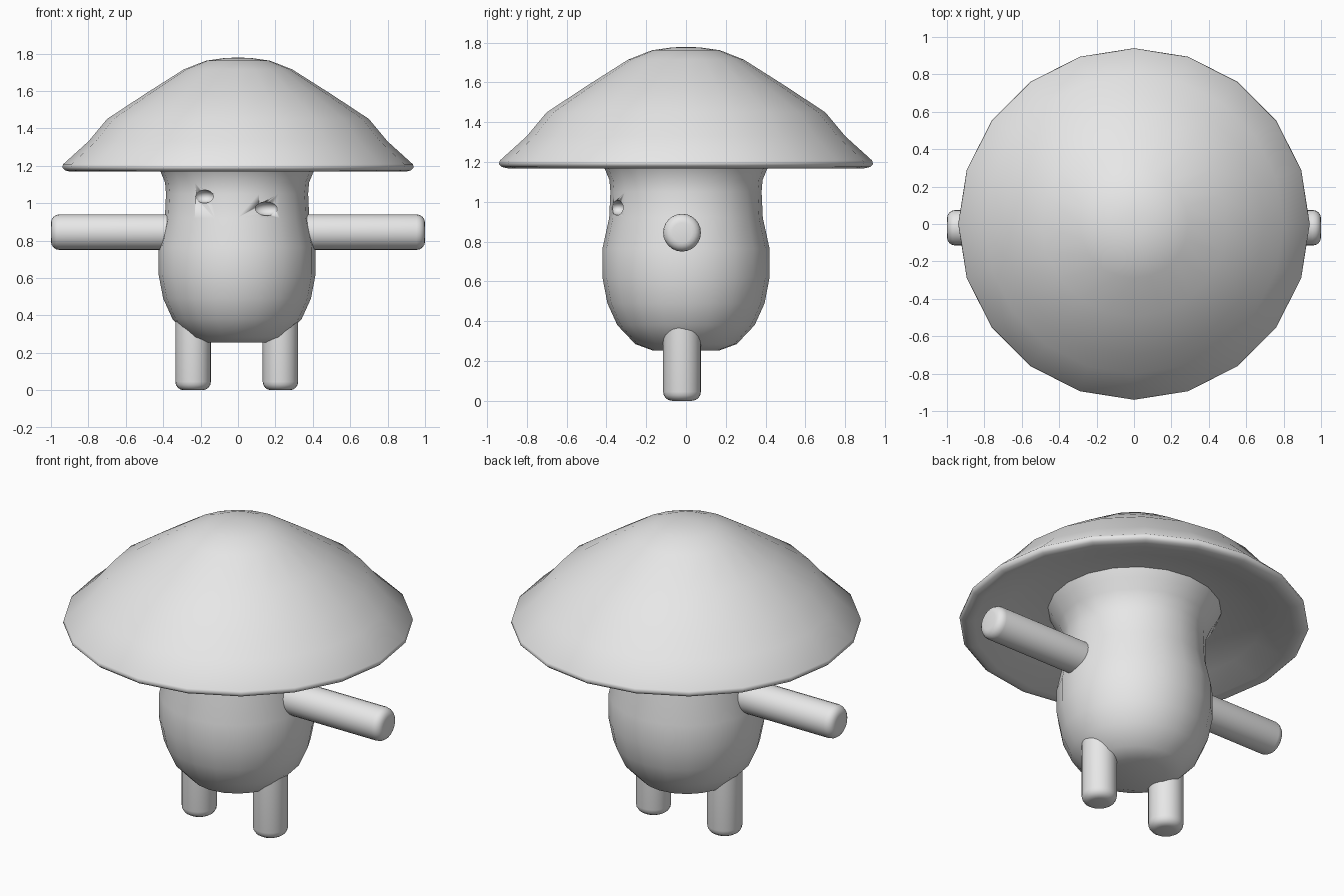
import bpy, bmesh, math
from mathutils import Matrix, Vector

if "Cube" in bpy.data.objects:
    bpy.data.objects.remove(bpy.data.objects["Cube"])

grey = bpy.data.materials.new("plain grey")
grey.diffuse_color = (0.8, 0.8, 0.8, 1)
grey.use_nodes = True
grey.node_tree.nodes["Principled BSDF"].inputs["Base Color"].default_value = grey.diffuse_color


def finish(name, bm, angle=60):
    bmesh.ops.recalc_face_normals(bm, faces=bm.faces)
    me = bpy.data.meshes.new(name)
    bm.to_mesh(me)
    bm.free()
    me.materials.append(grey)
    ob = bpy.data.objects.new(name, me)
    bpy.context.collection.objects.link(ob)
    bpy.ops.object.select_all(action='DESELECT')
    ob.select_set(True)
    bpy.context.view_layer.objects.active = ob
    bpy.ops.object.shade_smooth_by_angle(angle=math.radians(angle))
    return ob


def lathe(name, profile, sides=20, matrix=Matrix()):
    """Revolve (radius, height) points around z; both ends are closed."""
    bm = bmesh.new()
    rings = []
    for r, z in profile:
        rings.append([bm.verts.new((r * math.cos(2 * math.pi * i / sides),
                                    r * math.sin(2 * math.pi * i / sides), z))
                      for i in range(sides)])
    for a, b in zip(rings, rings[1:]):
        for i in range(sides):
            j = (i + 1) % sides
            bm.faces.new((a[i], a[j], b[j], b[i]))
    bm.faces.new(rings[0])
    bm.faces.new(rings[-1])
    bm.transform(matrix)
    return finish(name, bm)


def limb(name, start, direction, length, radius=0.095, bevel=0.045):
    """Round bar with a softened free end at start, running along direction."""
    profile = [(radius - bevel + bevel * math.sin(t), bevel - bevel * math.cos(t))
               for t in (k * math.pi / 8 for k in range(5))]
    profile.append((radius, length))
    rot = Vector(direction).to_track_quat('Z', 'Y').to_matrix().to_4x4()
    return lathe(name, profile, 24, Matrix.Translation(start) @ rot)


# Wide hat with rounded rim and shallow hollow underside
lathe("mushroom_cap", [
    (0.46, 1.275), (0.70, 1.22), (0.86, 1.172), (0.895, 1.168), (0.925, 1.175),
    (0.94, 1.19), (0.935, 1.208), (0.80, 1.33), (0.70, 1.45), (0.495, 1.585),
    (0.29, 1.715), (0.17, 1.762), (0.07, 1.776), (0.02, 1.778)])

# Stem body, flaring into the cap
body = lathe("stem_body", [
    (0.17, 0.254), (0.255, 0.285), (0.345, 0.38), (0.395, 0.49), (0.42, 0.62),
    (0.42, 0.765), (0.386, 0.92), (0.38, 1.05), (0.385, 1.11), (0.41, 1.17),
    (0.445, 1.225), (0.47, 1.28)], matrix=Matrix.Translation((-0.005, 0, 0)))

# Eye sockets scooped out of the stem
for side, x, z, w, h in (("left", -0.18, 1.035, 0.055, 0.035),
                         ("right", 0.155, 0.97, 0.07, 0.037)):
    y = -math.sqrt(0.38 ** 2 - x * x)
    bm = bmesh.new()
    bmesh.ops.create_uvsphere(bm, u_segments=20, v_segments=12, radius=1)
    bm.transform(Matrix.Translation((x, y, z)) @ Matrix.Diagonal((w, 0.05, h, 1)))
    cutter = finish(side + "_eye_cutter", bm)
    cutter.hide_render = True
    cutter.hide_set(True)
    mod = body.modifiers.new(side + "_eye", 'BOOLEAN')
    mod.operation = 'DIFFERENCE'
    mod.solver = 'EXACT'
    mod.object = cutter

# Arms and legs
for side, s, leg_x in (("left", -1, -0.24), ("right", 1, 0.227)):
    limb(side + "_arm", (s, -0.02, 0.845), (-s, 0, 0), 0.72)
    limb(side + "_leg", (leg_x, -0.02, 0), (0, 0, 1), 0.45)
